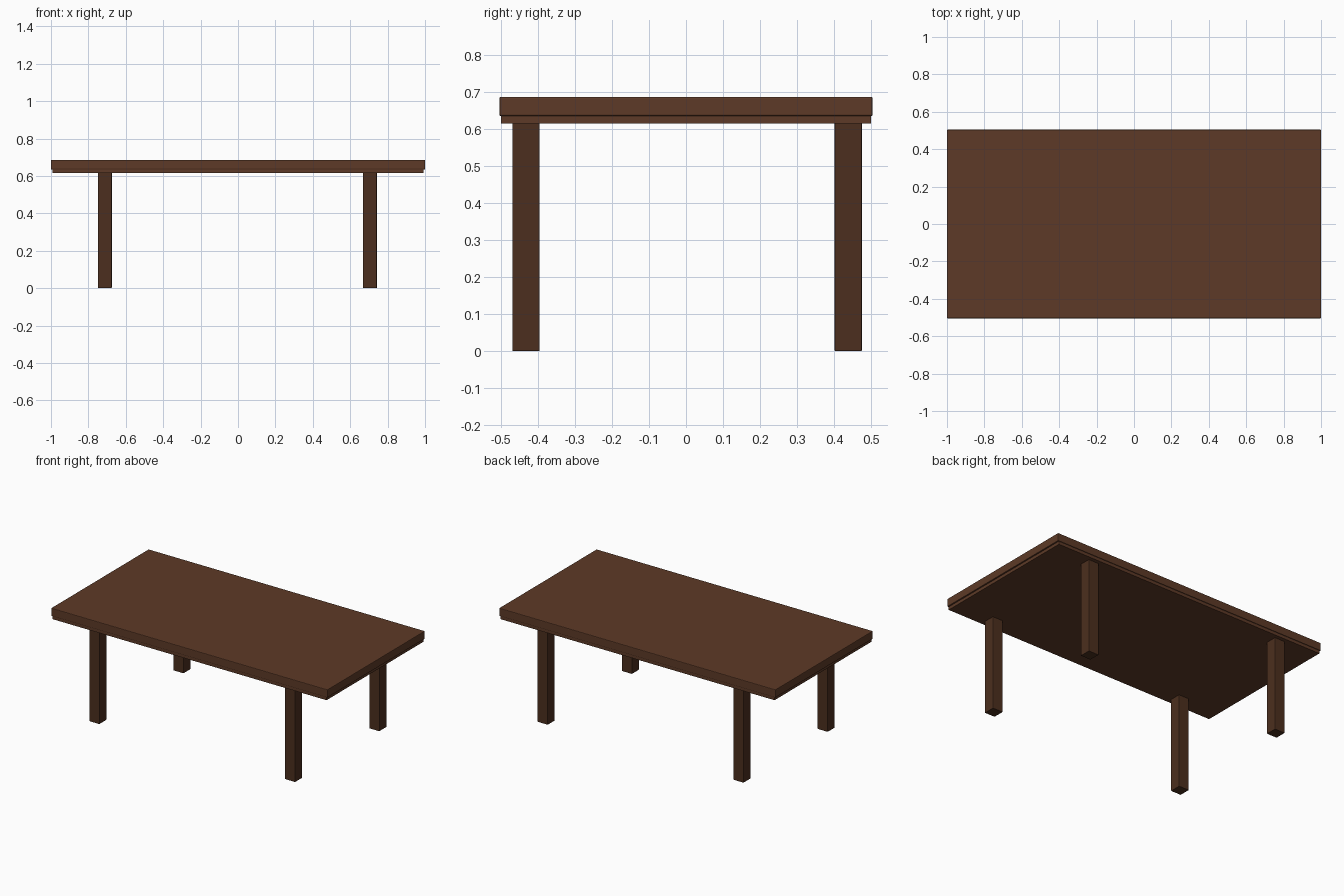
import bpy

if "Cube" in bpy.data.objects:
    bpy.data.objects.remove(bpy.data.objects["Cube"])


def material(name, color):
    m = bpy.data.materials.new(name)
    m.diffuse_color = (*color, 1)
    m.use_nodes = True
    m.node_tree.nodes["Principled BSDF"].inputs["Base Color"].default_value = m.diffuse_color
    return m


def box(name, lo, hi, mat, bevel):
    bpy.ops.mesh.primitive_cube_add(size=1, location=[(a + b) / 2 for a, b in zip(lo, hi)])
    ob = bpy.context.object
    ob.name = name
    ob.scale = [b - a for a, b in zip(lo, hi)]
    bpy.ops.object.transform_apply(location=False, rotation=False, scale=True)
    ob.data.materials.append(mat)
    if bevel:
        mod = ob.modifiers.new("edge_bevel", 'BEVEL')
        mod.width = bevel
        mod.segments = 2
    return ob


top_wood = material("top_wood", (0.11, 0.042, 0.020))
leg_wood = material("leg_wood", (0.072, 0.028, 0.013))

# Table top, with a slightly smaller board beneath it
box("table_top", (-1.0, -0.504, 0.635), (1.0, 0.504, 0.687), top_wood, 0.004)
box("lower_board", (-0.991, -0.5, 0.615), (0.991, 0.5, 0.637), top_wood, 0)

# Four square legs
w = 0.074
for side, x in (("left", -0.749), ("right", 0.668)):
    for end, y in (("front", -0.469), ("back", 0.401)):
        box(f"{end}_{side}_leg", (x, y, 0), (x + w, y + w, 0.62), leg_wood, 0.003)
